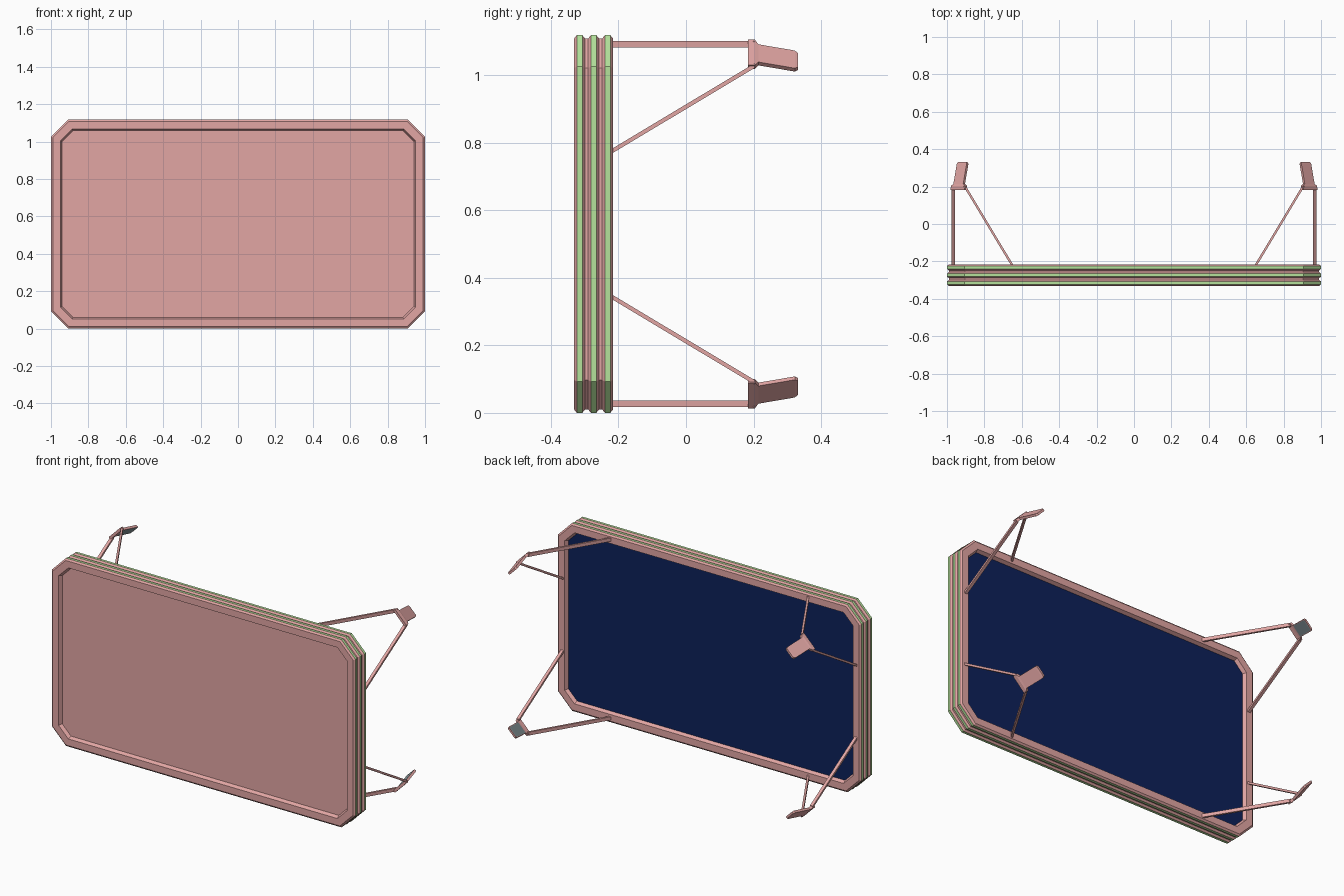
import bpy, bmesh
from mathutils import Vector

if "Cube" in bpy.data.objects:
    bpy.data.objects.remove(bpy.data.objects["Cube"])

HW, HH, CUT = 1.0, 0.559, 0.093   # half width, half height, corner cut


def material(name, rgb):
    m = bpy.data.materials.new(name)
    m.diffuse_color = (*rgb, 1)
    m.use_nodes = True
    m.node_tree.nodes["Principled BSDF"].inputs["Base Color"].default_value = m.diffuse_color
    return m


PINK = material("pink", (0.76, 0.38, 0.37))
GREEN = material("green", (0.46, 0.76, 0.33))
BLUE = material("dark_blue", (0.004, 0.015, 0.10))
GREY = material("grey", (0.24, 0.31, 0.33))


def loft(name, rings, mats, green=(), pads=(), mirror=False):
    """Skin a list of point rings, capped at both ends."""
    bm = bmesh.new()
    vs = [[bm.verts.new(p) for p in r] for r in rings]
    n = len(vs[0])
    pad_faces = []
    for i in range(len(vs) - 1):
        for k in range(n):
            f = bm.faces.new((vs[i][k], vs[i][(k + 1) % n],
                              vs[i + 1][(k + 1) % n], vs[i + 1][k]))
            if i in green:
                f.material_index = 1
            if (i, k) in pads:
                pad_faces.append(f)
    bm.faces.new(vs[0][::-1])
    last = bm.faces.new(vs[-1])
    if len(mats) > 2:
        last.material_index = 2
    bmesh.ops.recalc_face_normals(bm, faces=bm.faces)
    if pad_faces:
        bmesh.ops.inset_region(bm, faces=pad_faces, thickness=0.005)
        for f in pad_faces:
            f.material_index = 1
    me = bpy.data.meshes.new(name)
    bm.to_mesh(me)
    bm.free()
    for m in mats:
        me.materials.append(m)
    ob = bpy.data.objects.new(name, me)
    bpy.context.collection.objects.link(ob)
    ob.location.z = HH
    if mirror:
        mod = ob.modifiers.new("four_corners", "MIRROR")
        mod.use_axis = (True, False, True)
    return ob


def octagon(y, d):
    """Cut-corner rectangle inset evenly by d."""
    w, h, c = HW - d, HH - d, CUT - d * 0.586
    return [Vector((x, y, z)) for x, z in (
        (w, h - c), (w - c, h), (c - w, h), (-w, h - c),
        (-w, c - h), (c - w, -h), (w - c, -h), (w, c - h))]


# Ribbed panel: front recess, three ribs with green bands, rear screen recess
profile = [(-0.311, 0.060), (-0.331, 0.050)]
green = []
for y in (-0.331, -0.2895, -0.248):
    profile += [(y, 0.010), (y + 0.008, 0.0), (y + 0.024, 0.0), (y + 0.032, 0.010)]
    green.append(len(profile) - 3)
profile += [(-0.216, 0.050), (-0.236, 0.060)]
loft("panel_frame", [octagon(y, d) for y, d in profile], [PINK, GREEN, BLUE], green)


# Support arms: one runs from the side rail, one from the top rail
def beam(name, a, b, rx, rz):
    rings = [[Vector(p) + Vector((sx * rx, 0, sz * rz))
              for sx, sz in ((1, 1), (-1, 1), (-1, -1), (1, -1))] for p in (a, b)]
    loft(name, rings, [PINK], mirror=True)


beam("side_arms", (0.967, 0.202, 1.027 - HH), (0.967, -0.222, 0.773 - HH), 0.009, 0.007)
beam("rail_arms", (0.905, 0.202, 1.091 - HH), (0.650, -0.222, 1.091 - HH), 0.007, 0.010)

# Corner tabs: wide foot joining the arms, then a plate leaning inward
t = Vector((-1, 0, 1)).normalized()
n = Vector((-1, 0, -1)).normalized()
base = Vector((0.937, 0, 1.062 - HH))
rings = []
for y, half, thick in ((0.183, 0.053, 0.008), (0.204, 0.053, 0.008), (0.214, 0.037, 0.007),
                       (0.322, 0.037, 0.007), (0.332, 0.029, 0.006)):
    c = base + Vector((0, y, 0)) + n * max(0, (y - 0.200) * 0.24)
    rings.append([c + t * half + n * thick, c - t * half + n * thick,
                  c - t * half - n * thick, c + t * half - n * thick])
loft("corner_tabs", rings, [PINK, GREY], pads=((2, 0), (3, 0)), mirror=True)
